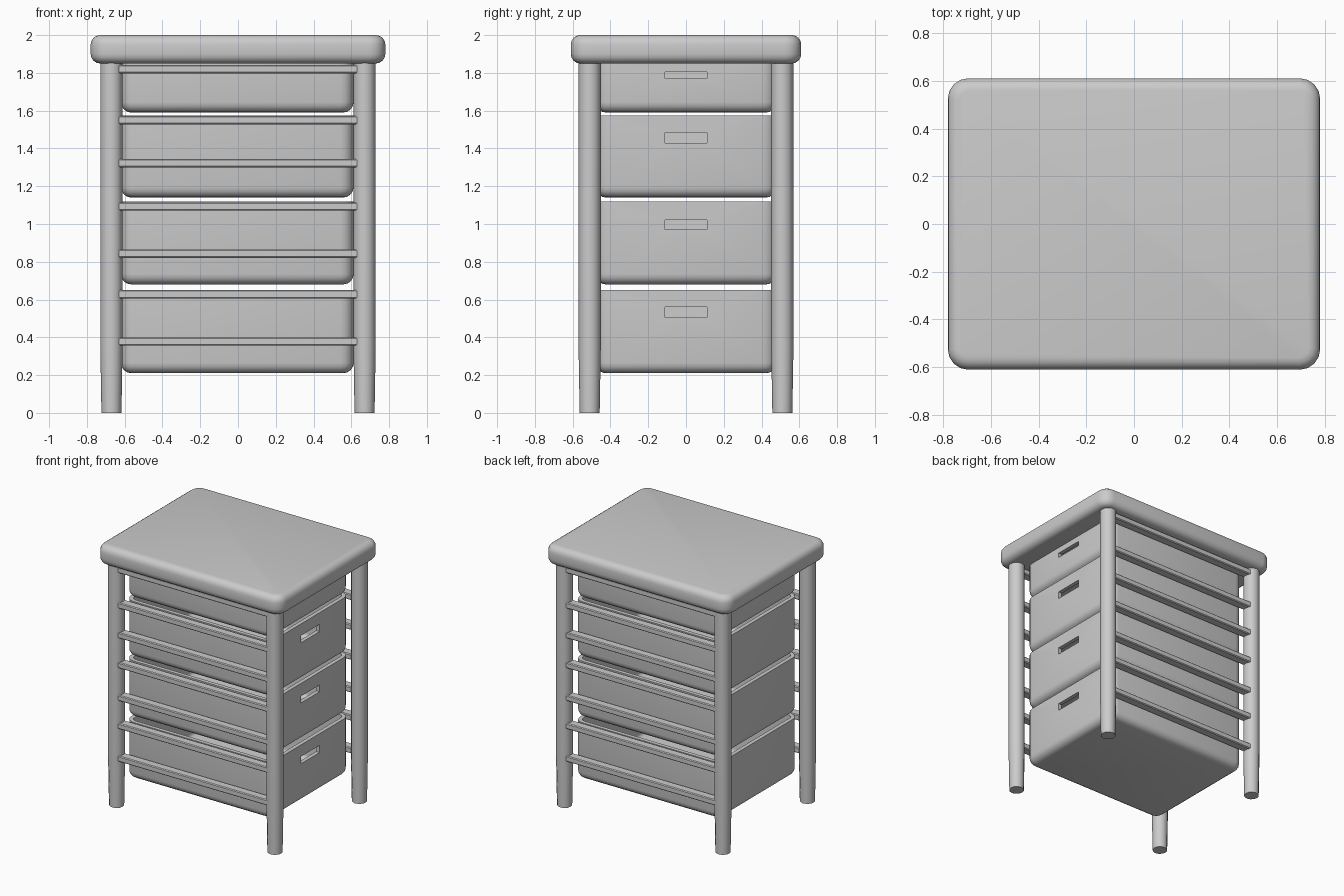
import bpy, bmesh
from mathutils import Matrix

if "Cube" in bpy.data.objects:
    bpy.data.objects.remove(bpy.data.objects["Cube"])

def finish(bm, name, angle=0.6):
    bmesh.ops.recalc_face_normals(bm, faces=bm.faces)
    me = bpy.data.meshes.new(name)
    bm.to_mesh(me)
    bm.free()
    ob = bpy.data.objects.new(name, me)
    bpy.context.collection.objects.link(ob)
    activate(ob)
    bpy.ops.object.shade_smooth_by_angle(angle=angle)
    return ob

def activate(ob):
    bpy.ops.object.select_all(action='DESELECT')
    ob.select_set(True)
    bpy.context.view_layer.objects.active = ob

def box_bm(x0, x1, y0, y1, z0, z1):
    bm = bmesh.new()
    bmesh.ops.create_cube(bm, size=1)
    bm.transform(Matrix.Translation(((x0 + x1) / 2, (y0 + y1) / 2, (z0 + z1) / 2))
                 @ Matrix.Diagonal((x1 - x0, y1 - y0, z1 - z0, 1)))
    return bm

def round_box(bm, corner, rim, levels, segs=4):
    # Round the upright corners, then the rims at the given heights
    up = [e for e in bm.edges if abs(e.verts[0].co.z - e.verts[1].co.z) > 0.01]
    bmesh.ops.bevel(bm, geom=up, offset=corner, segments=segs, profile=0.5, affect='EDGES')
    edges = [e for e in bm.edges
             if any(all(abs(v.co.z - z) < 1e-4 for v in e.verts) for z in levels)]
    bmesh.ops.bevel(bm, geom=edges, offset=rim, segments=segs, profile=0.5, affect='EDGES')

# Table top with soft edges
bm = box_bm(-0.78, 0.78, -0.61, 0.61, 1.85, 2.0)
round_box(bm, 0.085, 0.05, (1.85, 2.0))
finish(bm, "top_panel")

# Four legs, tapering near the floor
for sx, side in ((-1, "left"), (1, "right")):
    for sy, end in ((-1, "front"), (1, "back")):
        bm = bmesh.new()
        rings = []
        for z, r in ((0, 0.053), (0.35, 0.059), (1.87, 0.059)):
            ring = bmesh.ops.create_circle(bm, segments=12, radius=r,
                                           matrix=Matrix.Translation((sx * 0.67, sy * 0.51, z)))
            rings.append(ring["verts"])
        for a, b in zip(rings, rings[1:]):
            for i in range(12):
                j = (i + 1) % 12
                bm.faces.new((a[i], a[j], b[j], b[i]))
        bm.faces.new(rings[0])
        bm.faces.new(rings[-1])
        finish(bm, f"{end}_{side}_leg")

# Seven rails on the front and on the back
for sy, end in ((-1, "front"), (1, "back")):
    for i, z in enumerate((0.378, 0.628, 0.843, 1.093, 1.322, 1.55, 1.82)):
        y0, y1 = sorted((sy * 0.55, sy * 0.483))
        bm = box_bm(-0.66, 0.66, y0, y1, z - 0.022, z + 0.022)
        long_edges = [e for e in bm.edges if abs(e.verts[0].co.x - e.verts[1].co.x) > 0.5]
        bmesh.ops.bevel(bm, geom=long_edges, offset=0.006, segments=1, affect='EDGES')
        finish(bm, f"{end}_rail_{i + 1}", 0.4)

# Open drawers with a slot handle cut into the right-hand end
drawers = ((0.21, 0.65, 0.505, 0.56), (0.68, 1.12, 0.97, 1.022),
           (1.14, 1.575, 1.43, 1.485), (1.59, 1.85, 1.77, 1.805))
for i, (z0, z1, s0, s1) in enumerate(drawers):
    bm = box_bm(-0.62, 0.612, -0.478, 0.478, z0, z1)
    round_box(bm, 0.07, 0.055, (z0,))
    lid = [f for f in bm.faces if all(abs(v.co.z - z1) < 1e-4 for v in f.verts)]
    bmesh.ops.delete(bm, geom=lid, context='FACES')
    drawer = finish(bm, f"drawer_{i + 1}")
    wall = drawer.modifiers.new("wall", 'SOLIDIFY')
    wall.thickness = 0.03
    wall.offset = -1
    cutter = finish(box_bm(0.55, 0.7, -0.112, 0.112, s0, s1), "slot_cutter")
    cutter.hide_render = True
    slot = drawer.modifiers.new("slot", 'BOOLEAN')
    slot.operation = 'DIFFERENCE'
    slot.solver = 'EXACT'
    slot.object = cutter
    activate(drawer)
    for m in ("wall", "slot"):
        bpy.ops.object.modifier_apply(modifier=m)
    bpy.data.objects.remove(cutter)
    bpy.ops.object.shade_smooth_by_angle(angle=0.6)
